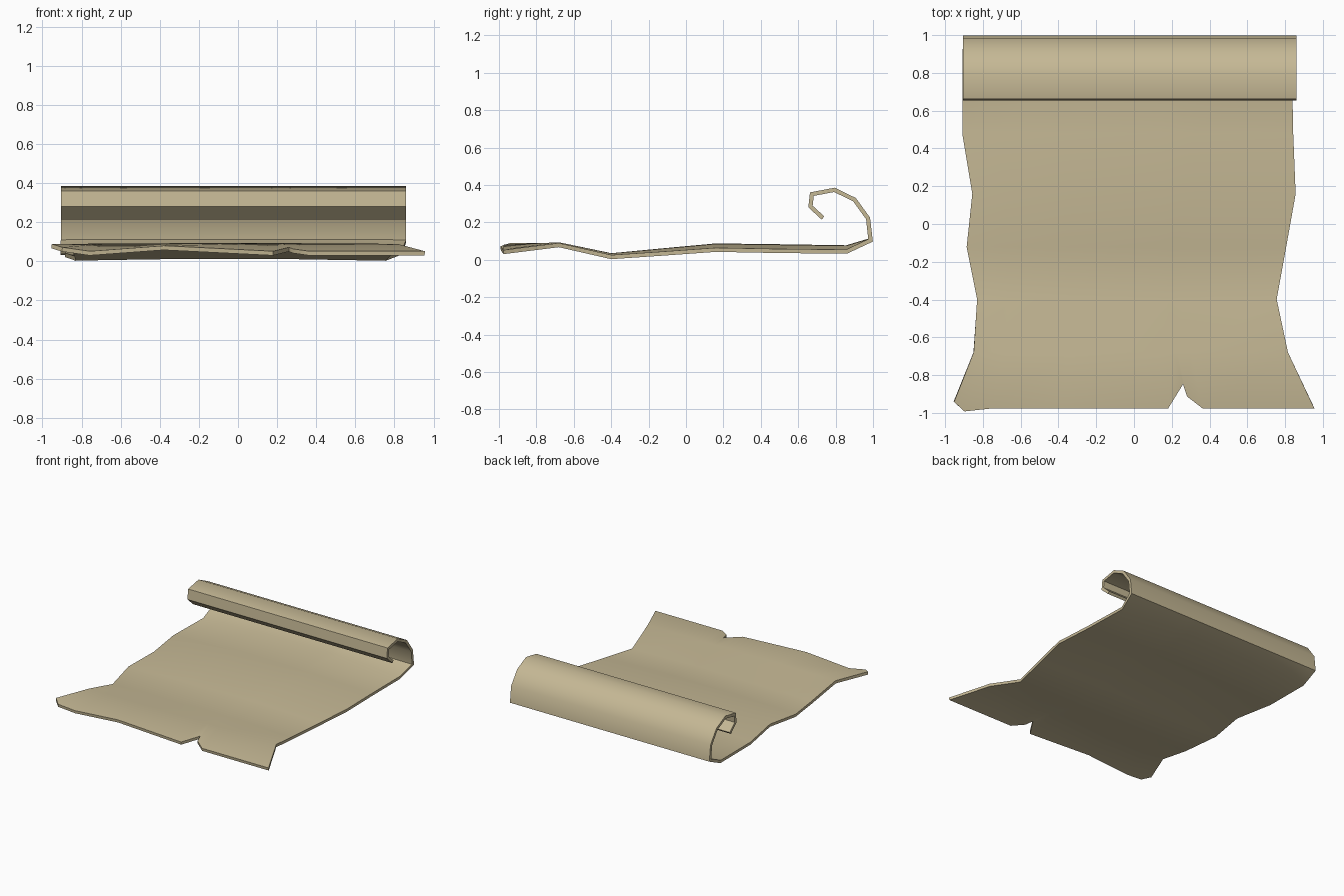
import bpy, bmesh, math

if "Cube" in bpy.data.objects:
    bpy.data.objects.remove(bpy.data.objects["Cube"])

THICK = 0.022

# Front edge with lifted left corner and torn notch: (x, y, underside z)
front = [(-0.955, -0.94, 0.067), (-0.90, -0.99, 0.05), (-0.76, -0.975, 0.03),
         (-0.38, -0.975, 0.058), (0.18, -0.975, 0.03), (0.26, -0.845, 0.05),
         (0.28, -0.91, 0.042), (0.365, -0.975, 0.03), (0.955, -0.975, 0.03)]

# Wavy sheet rows: (y, edge z, height of the middle hump, left x, right x)
rows = [(-0.68, 0.067, 0.004, -0.85, 0.815), (-0.40, 0.003, 0.01, -0.83, 0.755),
        (-0.12, 0.022, 0.018, -0.885, 0.805), (0.16, 0.042, 0.024, -0.855, 0.855),
        (0.48, 0.036, 0.026, -0.908, 0.842), (0.86, 0.032, 0.024, -0.906, 0.835)]

# Outer profile of the rolled end: (y, z)
curl = [(0.999, 0.097), (0.984, 0.225), (0.908, 0.33), (0.795, 0.385),
        (0.663, 0.36), (0.654, 0.28), (0.725, 0.215)]
rows += [(y, z, 0, -0.906, 0.86) for y, z in curl]

x0, x1 = front[0][0], front[-1][0]
fractions = [(p[0] - x0) / (x1 - x0) for p in front]

# Underside surface as a grid of rows
bm = bmesh.new()
grid = [[bm.verts.new(p) for p in front]]
for y, z, hump, left, right in rows:
    grid.append([bm.verts.new((left + (right - left) * u, y,
                               z + hump * min(1, 4 * u * (1 - u))))
                 for u in fractions])
for a, b in zip(grid, grid[1:]):
    for i in range(len(front) - 1):
        bm.faces.new((a[i], a[i + 1], b[i + 1], b[i]))
mesh = bpy.data.meshes.new("parchment_sheet")
bm.to_mesh(mesh)
bm.free()
sheet = bpy.data.objects.new("parchment_sheet", mesh)
bpy.context.collection.objects.link(sheet)

# Paper thickness, added above the sheet and inside the roll
solid = sheet.modifiers.new("thickness", 'SOLIDIFY')
solid.thickness = THICK
solid.offset = 1
solid.use_even_offset = True
bpy.context.view_layer.objects.active = sheet
sheet.select_set(True)
bpy.ops.object.modifier_apply(modifier="thickness")
bpy.ops.object.shade_smooth_by_angle(angle=math.radians(40))

# Parchment colour
mat = bpy.data.materials.new("parchment")
mat.diffuse_color = (0.56, 0.48, 0.30, 1)
mat.use_nodes = True
mat.node_tree.nodes["Principled BSDF"].inputs["Base Color"].default_value = mat.diffuse_color
sheet.data.materials.append(mat)
